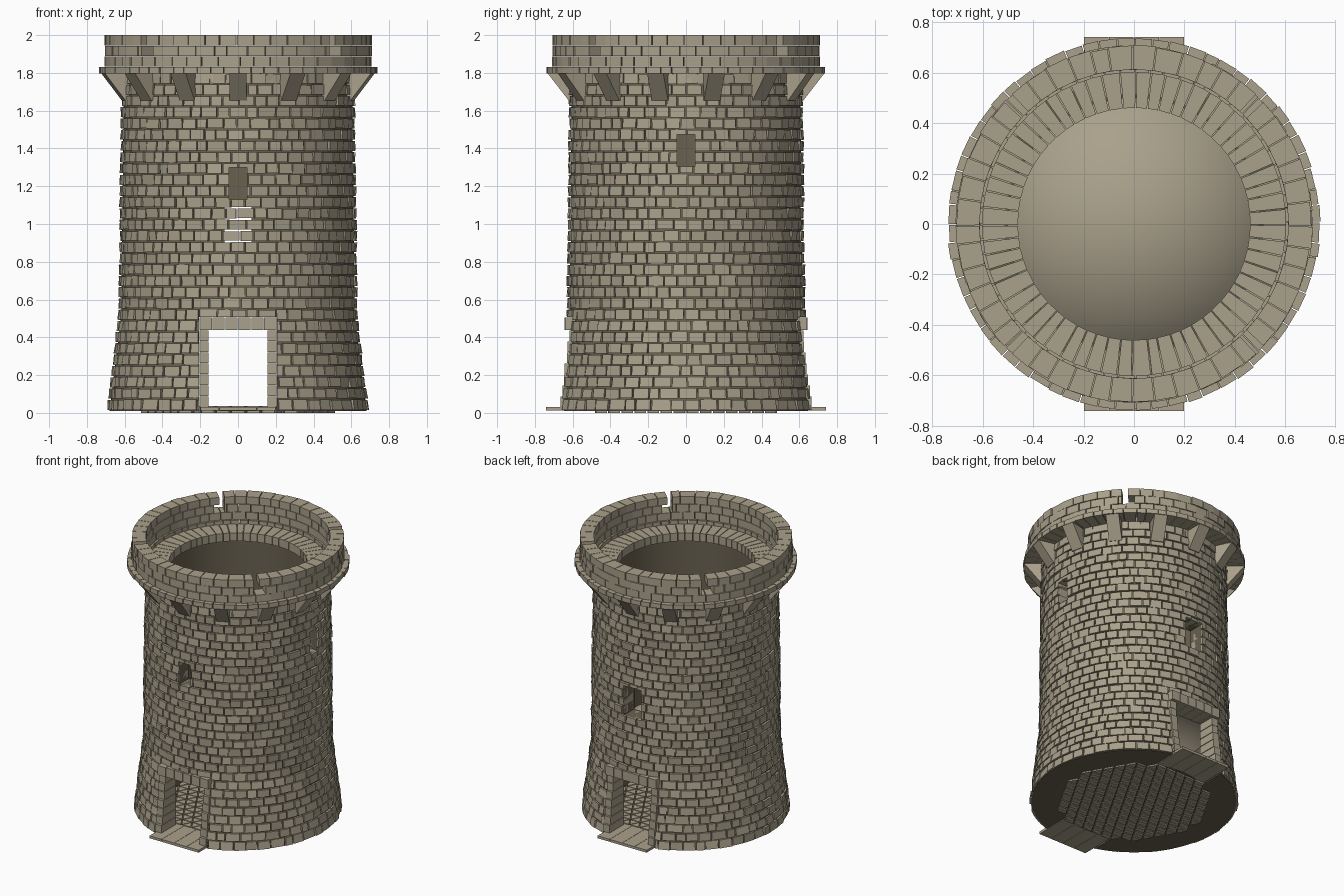
import bpy, bmesh, math, random
from mathutils import Vector

if "Cube" in bpy.data.objects:
    bpy.data.objects.remove(bpy.data.objects["Cube"])

random.seed(4)
TAU = 2 * math.pi


def material(name, rgb):
    m = bpy.data.materials.new(name)
    m.diffuse_color = (*rgb, 1)
    m.use_nodes = True
    m.node_tree.nodes["Principled BSDF"].inputs["Base Color"].default_value = m.diffuse_color
    return m


STONE = material("warm stone", (0.40, 0.355, 0.26))
MORTAR = material("dark mortar", (0.14, 0.12, 0.08))


def finish(bm, name, mat):
    bmesh.ops.recalc_face_normals(bm, faces=bm.faces[:])
    me = bpy.data.meshes.new(name)
    bm.to_mesh(me)
    bm.free()
    ob = bpy.data.objects.new(name, me)
    bpy.context.collection.objects.link(ob)
    if mat:
        me.materials.append(mat)
    return ob


def hexa(bm, pts):
    """Closed block from a bottom quad followed by a top quad."""
    v = [bm.verts.new(p) for p in pts]
    for f in ((3, 2, 1, 0), (4, 5, 6, 7), (0, 1, 5, 4), (1, 2, 6, 5), (2, 3, 7, 6), (3, 0, 4, 7)):
        bm.faces.new([v[i] for i in f])


def box(bm, x0, x1, y0, y1, z0, z1):
    hexa(bm, [(x, y, z) for z in (z0, z1) for x, y in ((x0, y0), (x1, y0), (x1, y1), (x0, y1))])


def polar(r, a, z):
    return (r * math.cos(a), r * math.sin(a), z)


def wedge(bm, a0, a1, ri, ro0, ro1, z0, z1):
    hexa(bm, [polar(r, a, z) for z, ro in ((z0, ro0), (z1, ro1))
              for r, a in ((ri, a0), (ro, a0), (ro, a1), (ri, a1))])


def wall_r(z):
    """Outer radius of the wall: flared foot, nearly straight shaft."""
    if z < 0.52:
        return 0.692 - 0.062 * z / 0.52
    return 0.63 - 0.014 * (z - 0.52) / 1.28


def course(bm, n, ri, ro, z0, z1, gap, phase=0.0, wobble=0.15, skips=()):
    """Ring of blocks with slightly uneven joints; skips are open angle spans."""
    step = TAU / n
    edge = [(i + phase + random.uniform(-wobble, wobble)) * step for i in range(n)]
    edge.append(edge[0] + TAU)
    for a0, a1 in zip(edge, edge[1:]):
        spans = [(a0 + gap / 2, a1 - gap / 2)]
        for s0, s1 in skips:
            for t in (-TAU, 0, TAU):
                cut = []
                for b0, b1 in spans:
                    if s1 + t <= b0 or s0 + t >= b1:
                        cut.append((b0, b1))
                    else:
                        cut += [(b0, s0 + t), (s1 + t, b1)]
                spans = [s for s in cut if s[1] - s[0] > 0.01]
        for b0, b1 in spans:
            d = random.uniform(-0.005, 0.003)
            wedge(bm, b0, b1, ri, ro + d, ro + d, z0, z1)


# Opening cutters (hidden helpers)
def cutter(name, boxes):
    bm = bmesh.new()
    for b in boxes:
        box(bm, *b)
    ob = finish(bm, name, None)
    ob.hide_render = True
    ob.hide_viewport = False
    ob.display_type = 'WIRE'
    return ob


door = (-0.207, 0.207, -1, 1, -0.05, 0.508)
front_win = (-0.047, 0.047, -1, -0.2, 1.13, 1.30)
side_win = (0.2, 1, -0.047, 0.047, 1.305, 1.475)
brick_cut = cutter("brick_cutter", [door, front_win, side_win, (-0.072, 0.072, 0.2, 1, 0.90, 1.12)])
core_cut = cutter("core_cutter", [door, front_win, side_win, (-0.072, 0.072, -1, 1, 0.90, 1.12)])


def cut_with(ob, c):
    m = ob.modifiers.new("openings", 'BOOLEAN')
    m.operation, m.solver, m.object = 'DIFFERENCE', 'EXACT', c


# Mortar core: lathed hollow wall
bm = bmesh.new()
prof = [(0.50, 0.01), (0.68, 0.01), (wall_r(0.52) - 0.012, 0.52), (wall_r(1.8) - 0.012, 1.795), (0.50, 1.795)]
SEG = 72
rings = [[bm.verts.new(polar(r, TAU * i / SEG, z)) for r, z in prof] for i in range(SEG)]
for i in range(SEG):
    a, b = rings[i], rings[(i + 1) % SEG]
    for j in range(len(prof)):
        k = (j + 1) % len(prof)
        bm.faces.new((a[j], b[j], b[k], a[k]))
core = finish(bm, "mortar_core", MORTAR)
for p in core.data.polygons:
    p.use_smooth = abs(p.normal.z) < 0.5
cut_with(core, core_cut)

# Wall bricks, each slightly crooked
bm = bmesh.new()
ROWS, N = 30, 50
h = (1.80 - 0.014) / ROWS
for row in range(ROWS):
    z = 0.014 + row * h
    edge = [(i + 0.5 * (row % 2) + random.uniform(-0.2, 0.2)) * TAU / N for i in range(N)]
    edge.append(edge[0] + TAU)
    for a0, a1 in zip(edge, edge[1:]):
        z0, z1 = z + random.uniform(0.002, 0.006), z + h - random.uniform(0.002, 0.006)
        if row == 0:
            z0 = 0.014
        lean = random.uniform(-0.003, 0.003)
        d = random.uniform(-0.004, 0.005)
        wedge(bm, a0 + 0.006, a1 - 0.006, 0.515, wall_r(z0) + d - lean, wall_r(z1) + d + lean, z0, z1)
bricks = finish(bm, "wall_bricks", STONE)
cut_with(bricks, brick_cut)

# Door frames and thresholds, front and back
for side, label in ((-1, "front"), (1, "back")):
    bm = bmesh.new()
    n = 7
    jh = (0.437 - 0.03) / n
    for i in range(n):
        z0, z1 = 0.03 + i * jh + 0.002, 0.03 + (i + 1) * jh - 0.002
        y = math.sqrt(wall_r(z1) ** 2 - 0.03) + random.uniform(0, 0.006)
        for s in (-1, 1):
            box(bm, *sorted((s * 0.155, s * 0.205)), *sorted((side * 0.495, side * y)), z0, z1)
    for i in range(6):
        x = -0.205 + i * 0.41 / 6
        y = 0.642 + random.uniform(-0.003, 0.003)
        box(bm, x + 0.002, x + 0.0663, *sorted((side * 0.495, side * y)), 0.438, 0.506)
    finish(bm, label + "_door_frame", STONE)
    bm = bmesh.new()
    for i in range(4):
        x = -0.20 + i * 0.10
        box(bm, x + 0.001, x + 0.099, *sorted((side * 0.48, side * 0.74)), 0.012, 0.03)
    finish(bm, label + "_threshold", STONE)

# Floor: triangular tiles on a mortar disc
bm = bmesh.new()
S = 0.08
H = S * math.sqrt(3) / 2
for j in range(-7, 7):
    for i in range(-11, 11):
        p = [Vector(((i + di + (j + dj) * 0.5) * S, (j + dj) * H, 0)) for di, dj in ((0, 0), (1, 0), (0, 1), (1, 1))]
        for tri in ((p[0], p[1], p[2]), (p[1], p[3], p[2])):
            c = sum(tri, Vector()) / 3
            if c.length > 0.49:
                continue
            lo, hi = ([bm.verts.new((c + (q - c) * 0.84) + Vector((0, 0, z))) for q in tri] for z in (0.0, 0.036))
            bm.faces.new(lo)
            bm.faces.new(hi)
            for k in range(3):
                m = (k + 1) % 3
                bm.faces.new((lo[k], lo[m], hi[m], hi[k]))
finish(bm, "floor_tiles", STONE)
bm = bmesh.new()
bmesh.ops.create_cone(bm, cap_ends=True, segments=SEG, radius1=0.5, radius2=0.5, depth=0.016)
bmesh.ops.translate(bm, verts=bm.verts, vec=(0, 0, 0.018))
finish(bm, "floor_bed", MORTAR)

# Smooth vault over the lower room
bm = bmesh.new()
R = 0.72
base = R * math.cos(math.asin(0.502 / R))
prev = None
top = bm.verts.new((0, 0, 0.56 + R - base))
for k in range(1, 9):
    t = math.asin(0.502 / R) * k / 8
    ring = [bm.verts.new(polar(R * math.sin(t), TAU * i / 48, 0.56 + R * math.cos(t) - base)) for i in range(48)]
    for i in range(48):
        m = (i + 1) % 48
        bm.faces.new((prev[i], ring[i], ring[m], prev[m]) if prev else (top, ring[i], ring[m]))
    prev = ring
vault = finish(bm, "vault", STONE)
for p in vault.data.polygons:
    p.use_smooth = True

# Fourteen sloping corbels under the parapet
bm = bmesh.new()
for k in range(14):
    a = -math.pi / 2 + k * TAU / 14
    u, v = Vector((math.cos(a), math.sin(a), 0)), Vector((-math.sin(a), math.cos(a), 0))
    pts = []
    for r0, r1, z in ((0.58, 0.622, 1.655), (0.58, 0.732, 1.797)):
        for r, s in ((r0, -1), (r1, -1), (r1, 1), (r0, 1)):
            pts.append(u * r + v * s * 0.044 + Vector((0, 0, z)))
    hexa(bm, pts)
finish(bm, "corbels", STONE)

# Ledge, walkway and parapet courses, with broken joints on the diagonals
bm = bmesh.new()
course(bm, 64, 0.60, 0.738, 1.798, 1.832, 0.006)
finish(bm, "parapet_ledge", STONE)

bm = bmesh.new()
course(bm, 60, 0.46, 0.612, 1.745, 1.805, 0.008)
finish(bm, "walkway", STONE)

bm = bmesh.new()
diag = [math.pi / 4 + k * math.pi / 2 for k in range(4)]
levels = ((1.833, 1.886, ()), (1.889, 1.943, [(d - 0.03, d + 0.09) for d in diag]),
          (1.946, 2.0, [(d - 0.03, d + 0.03) for d in diag]))
for i, (z0, z1, skips) in enumerate(levels):
    course(bm, 48, 0.612, 0.707, z0, z1, 0.006, 0.5 * (i % 2), 0.15, skips)
finish(bm, "parapet", STONE)
